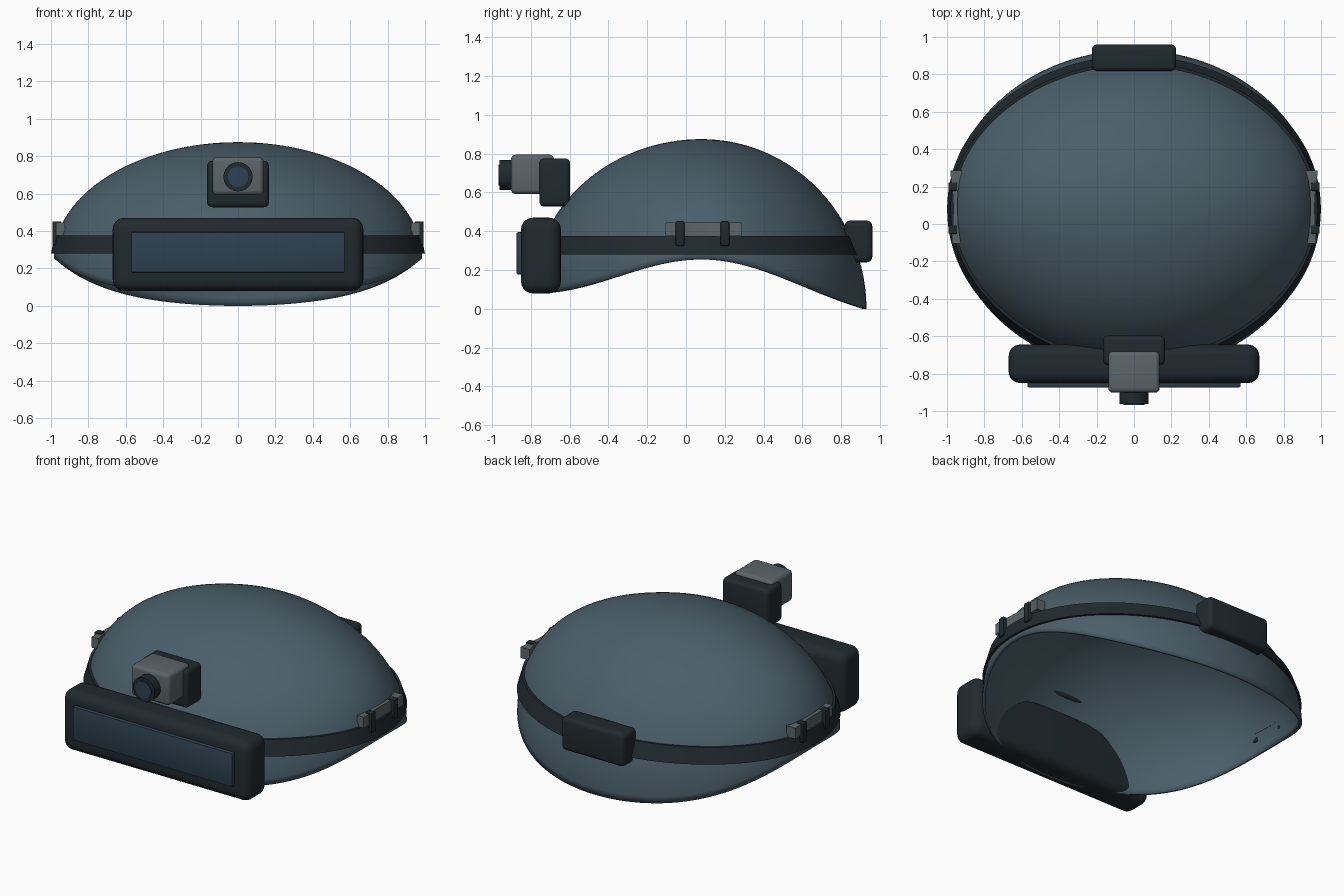
import bpy, bmesh, math
from mathutils import Matrix

if "Cube" in bpy.data.objects:
    bpy.data.objects.remove(bpy.data.objects["Cube"])

def material(name, rgb):
    m = bpy.data.materials.new(name)
    m.diffuse_color = (*rgb, 1)
    m.use_nodes = True
    m.node_tree.nodes["Principled BSDF"].inputs["Base Color"].default_value = m.diffuse_color
    return m

BLUE = material("shell_blue", (0.068, 0.113, 0.142))
DARK = material("dark_rubber", (0.015, 0.023, 0.028))
GLASS = material("lens_blue", (0.026, 0.053, 0.080))
GREY = material("clip_grey", (0.105, 0.130, 0.142))

def finish(name, bm, mat, angle=40):
    me = bpy.data.meshes.new(name)
    bm.to_mesh(me)
    bm.free()
    ob = bpy.data.objects.new(name, me)
    bpy.context.collection.objects.link(ob)
    me.materials.append(mat)
    bpy.ops.object.select_all(action='DESELECT')
    bpy.context.view_layer.objects.active = ob
    ob.select_set(True)
    bpy.ops.object.shade_smooth_by_angle(angle=math.radians(angle))
    return ob

def box(name, lo, hi, mat, bevel=0.02, segments=4):
    bm = bmesh.new()
    bmesh.ops.create_cube(bm, size=1)
    for v in bm.verts:
        v.co = [(a + b) / 2 + c * (b - a) for a, b, c in zip(lo, hi, v.co)]
    if bevel:
        bmesh.ops.bevel(bm, geom=bm.edges[:], offset=bevel, segments=segments,
                        profile=0.5, affect='EDGES')
    return finish(name, bm, mat)

def cylinder_y(name, radius, y0, y1, z, mat):
    bm = bmesh.new()
    bmesh.ops.create_cone(bm, cap_ends=True, segments=40, radius1=radius,
                          radius2=radius, depth=y1 - y0)
    bmesh.ops.transform(bm, verts=bm.verts, matrix=Matrix.Translation((0, (y0 + y1) / 2, z))
                        @ Matrix.Rotation(math.pi / 2, 4, 'X'))
    return finish(name, bm, mat)

# Shell surface: each meridian is a quarter ellipse rising from a wavy rim
TOP, SIDE, CY = 0.875, 0.985, 0.08

def rim(t):
    s = math.sin(t)
    wave = 0.5 * (1 + math.cos(math.pi * s))
    if s > 0:
        return 0.255 * 0.5 * (wave + 1 - s * s)
    return 0.08 + 0.175 * wave

def surface(t, k, z, grow=0.0):
    depth = 0.85 if math.sin(t) > 0 else 0.87
    return ((SIDE * k + grow) * math.cos(t), CY + (depth * k + grow) * math.sin(t), z)

def at_height(t, z, grow):
    f = max(0, (z - rim(t)) / (TOP - rim(t)))
    return surface(t, math.sqrt(1 - f * f), z, grow)

# Helmet shell
N, M = 128, 32
bm = bmesh.new()
rows = []
for i in range(M):
    p = math.pi / 2 * i / M
    rows.append([bm.verts.new(surface(t, math.cos(p), rim(t) + (TOP - rim(t)) * math.sin(p)))
                 for t in (math.tau * j / N for j in range(N))])
apex = bm.verts.new((0, CY, TOP))
for j in range(N):
    k = (j + 1) % N
    for a, b in zip(rows, rows[1:]):
        bm.faces.new((a[j], a[k], b[k], b[j]))
    bm.faces.new((rows[-1][j], rows[-1][k], apex))
shell = finish("helmet_shell", bm, BLUE, 50)
mod = shell.modifiers.new("thickness", 'SOLIDIFY')
mod.thickness = 0.018
mod.offset = -1

# Strap following the shell
bm = bmesh.new()
loops = [[bm.verts.new(at_height(math.tau * j / N, z, g)) for j in range(N)]
         for z, g in ((0.28, -0.005), (0.28, 0.015), (0.375, 0.015), (0.375, -0.005))]
for j in range(N):
    k = (j + 1) % N
    for a, b in zip(loops, loops[1:] + loops[:1]):
        bm.faces.new((a[j], a[k], b[k], b[j]))
finish("strap", bm, DARK)

# Front lamp with lens panel
box("front_lamp", (-0.67, -0.85, 0.08), (0.67, -0.645, 0.47), DARK, 0.06, 6)
box("front_lamp_lens", (-0.57, -0.873, 0.178), (0.57, -0.80, 0.395), GLASS, 0.006, 2)

# Camera on its mount
box("camera_mount", (-0.165, -0.755, 0.527), (0.165, -0.597, 0.775), DARK, 0.025)
box("camera_body", (-0.137, -0.902, 0.592), (0.137, -0.68, 0.795), GREY, 0.025)
cylinder_y("camera_barrel", 0.078, -0.962, -0.88, 0.69, DARK)
cylinder_y("camera_glass", 0.055, -0.967, -0.90, 0.69, GLASS)

# Battery pack at the back
box("back_pack", (-0.225, 0.818, 0.24), (0.225, 0.96, 0.455), DARK, 0.028)

# Side clips with flared ends, each held by two bands
half = [(-0.105, 0.925, 0.972), (-0.05, 0.934, 0.974), (0.0, 0.94, 0.968), (0.09, 0.945, 0.965),
        (0.18, 0.94, 0.970), (0.23, 0.932, 0.978), (0.285, 0.918, 0.982)]
for sx, side in ((1, "right"), (-1, "left")):
    bm = bmesh.new()
    outline = [(x0, y) for y, x0, _ in half] + [(x1, y) for y, _, x1 in reversed(half)]
    face = bm.faces.new([bm.verts.new((sx * x, y, 0.375)) for x, y in outline])
    ext = bmesh.ops.extrude_face_region(bm, geom=[face])
    for v in ext["geom"]:
        if isinstance(v, bmesh.types.BMVert):
            v.co.z = 0.445
    bmesh.ops.recalc_face_normals(bm, faces=bm.faces)
    finish("clip_" + side, bm, GREY, 30)
    for n, y in enumerate((-0.03, 0.20)):
        xs = sorted((sx * 0.945, sx * 0.993))
        box(f"clip_band_{side}_{n + 1}", (xs[0], y - 0.023, 0.325),
            (xs[1], y + 0.023, 0.452), DARK, 0.008, 2)
